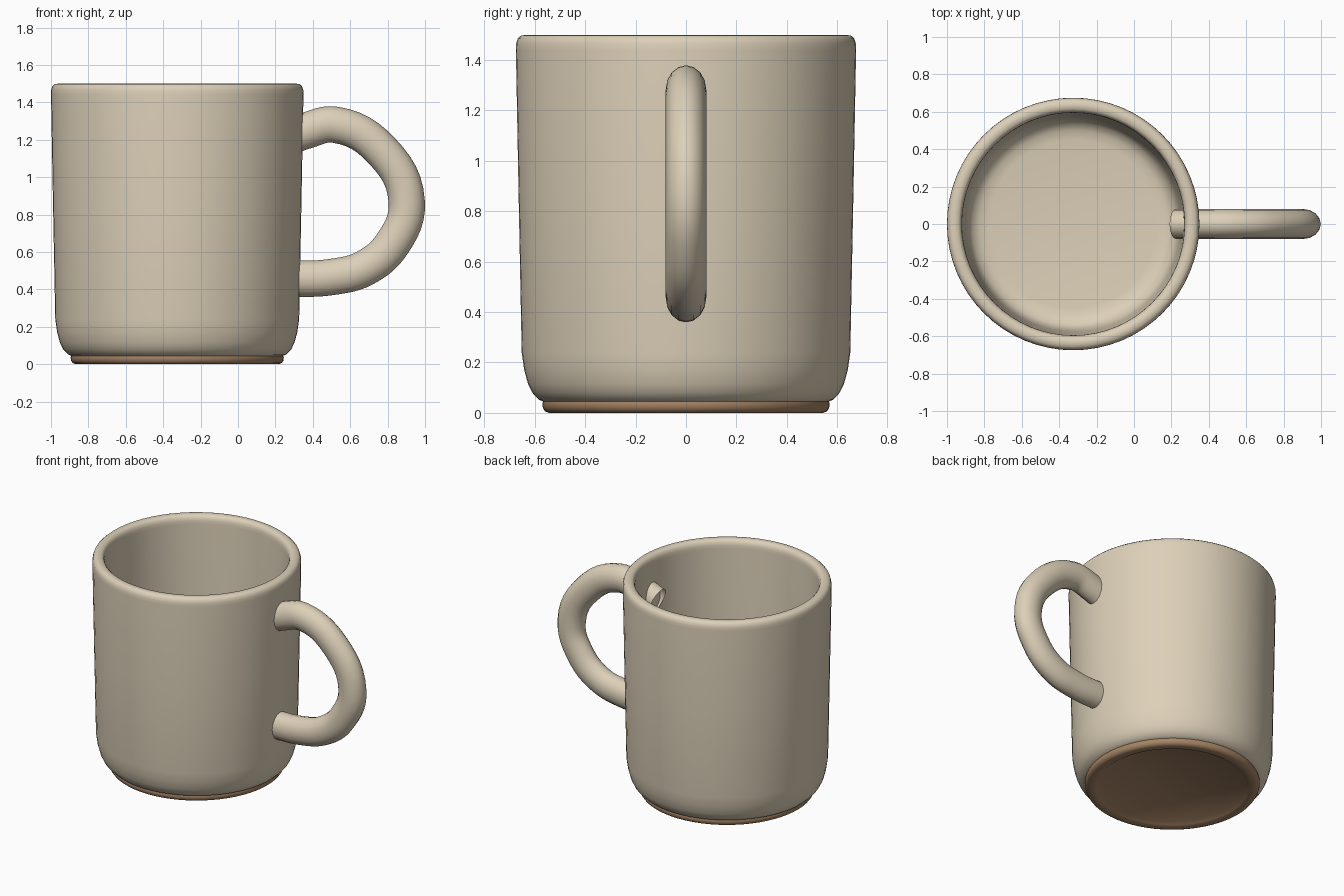
import bpy, bmesh
from math import radians, tau
from mathutils import Matrix

if "Cube" in bpy.data.objects:
    bpy.data.objects.remove(bpy.data.objects["Cube"])

AXIS_X = -0.325  # centre line of the cup


def material(name, rgb):
    mat = bpy.data.materials.new(name)
    mat.use_nodes = True
    mat.diffuse_color = (*rgb, 1)
    mat.node_tree.nodes["Principled BSDF"].inputs["Base Color"].default_value = (*rgb, 1)
    return mat


cream = material("cream glaze", (0.72, 0.63, 0.48))
brown = material("bare brown clay", (0.38, 0.23, 0.13))


def smooth(obj, angle):
    bpy.ops.object.select_all(action='DESELECT')
    obj.select_set(True)
    bpy.context.view_layer.objects.active = obj
    bpy.ops.object.shade_smooth_by_angle(angle=radians(angle))


def lathe(name, profile, mat, steps=64):
    """Spin a (radius, height) profile around the cup axis."""
    bm = bmesh.new()
    verts = [bm.verts.new((r, 0, z)) for r, z in profile]
    edges = [bm.edges.new(pair) for pair in zip(verts, verts[1:])]
    bmesh.ops.spin(bm, geom=verts + edges, cent=(0, 0, 0), axis=(0, 0, 1),
                   angle=tau, steps=steps, use_duplicate=False)
    bmesh.ops.remove_doubles(bm, verts=bm.verts, dist=0.0005)
    bmesh.ops.recalc_face_normals(bm, faces=bm.faces)
    mesh = bpy.data.meshes.new(name)
    bm.to_mesh(mesh)
    bm.free()
    mesh.materials.append(mat)
    obj = bpy.data.objects.new(name, mesh)
    obj.location.x = AXIS_X
    bpy.context.collection.objects.link(obj)
    smooth(obj, 40)
    return obj


# Cup wall: underside, outer wall, rounded rim, inner wall and floor
lathe("cup_body", [
    (0, 0.04), (0.555, 0.04), (0.585, 0.053), (0.61, 0.08), (0.627, 0.115),
    (0.642, 0.17), (0.652, 0.24), (0.664, 0.85), (0.675, 1.44),
    (0.674, 1.465), (0.668, 1.485), (0.655, 1.497), (0.635, 1.5),
    (0.614, 1.497), (0.602, 1.485), (0.596, 1.465), (0.595, 1.44),
    (0.584, 0.85), (0.573, 0.26), (0.562, 0.19), (0.54, 0.145),
    (0.5, 0.123), (0.45, 0.115), (0, 0.115)], cream)

# Unglazed foot ring with a shallow recess underneath
lathe("foot_ring", [
    (0, 0.045), (0.567, 0.045), (0.57, 0.035), (0.568, 0.02), (0.56, 0.007),
    (0.545, 0), (0.515, 0), (0.495, 0.006), (0.475, 0.02), (0, 0.02)], brown)

# Handle: open-ended tube along a smooth path, slightly flattened sideways
path = [(0.225, 1.195), (0.36, 1.247), (0.52, 1.28), (0.77, 1.14), (0.902, 0.87),
        (0.83, 0.65), (0.68, 0.515), (0.5, 0.466), (0.28, 0.455)]
curve = bpy.data.curves.new("handle", 'CURVE')
curve.dimensions = '3D'
curve.bevel_depth = 0.097
curve.bevel_resolution = 6
curve.resolution_u = 6
spline = curve.splines.new('BEZIER')
spline.bezier_points.add(len(path) - 1)
for point, (x, z) in zip(spline.bezier_points, path):
    point.co = (x, 0, z)
    point.handle_left_type = point.handle_right_type = 'AUTO'
handle = bpy.data.objects.new("handle", curve)
bpy.context.collection.objects.link(handle)
bpy.ops.object.select_all(action='DESELECT')
handle.select_set(True)
bpy.context.view_layer.objects.active = handle
bpy.ops.object.convert(target='MESH')
handle = bpy.context.view_layer.objects.active
handle.data.transform(Matrix.Diagonal((1, 0.83, 1, 1)))
handle.data.materials.clear()
handle.data.materials.append(cream)
smooth(handle, 60)
